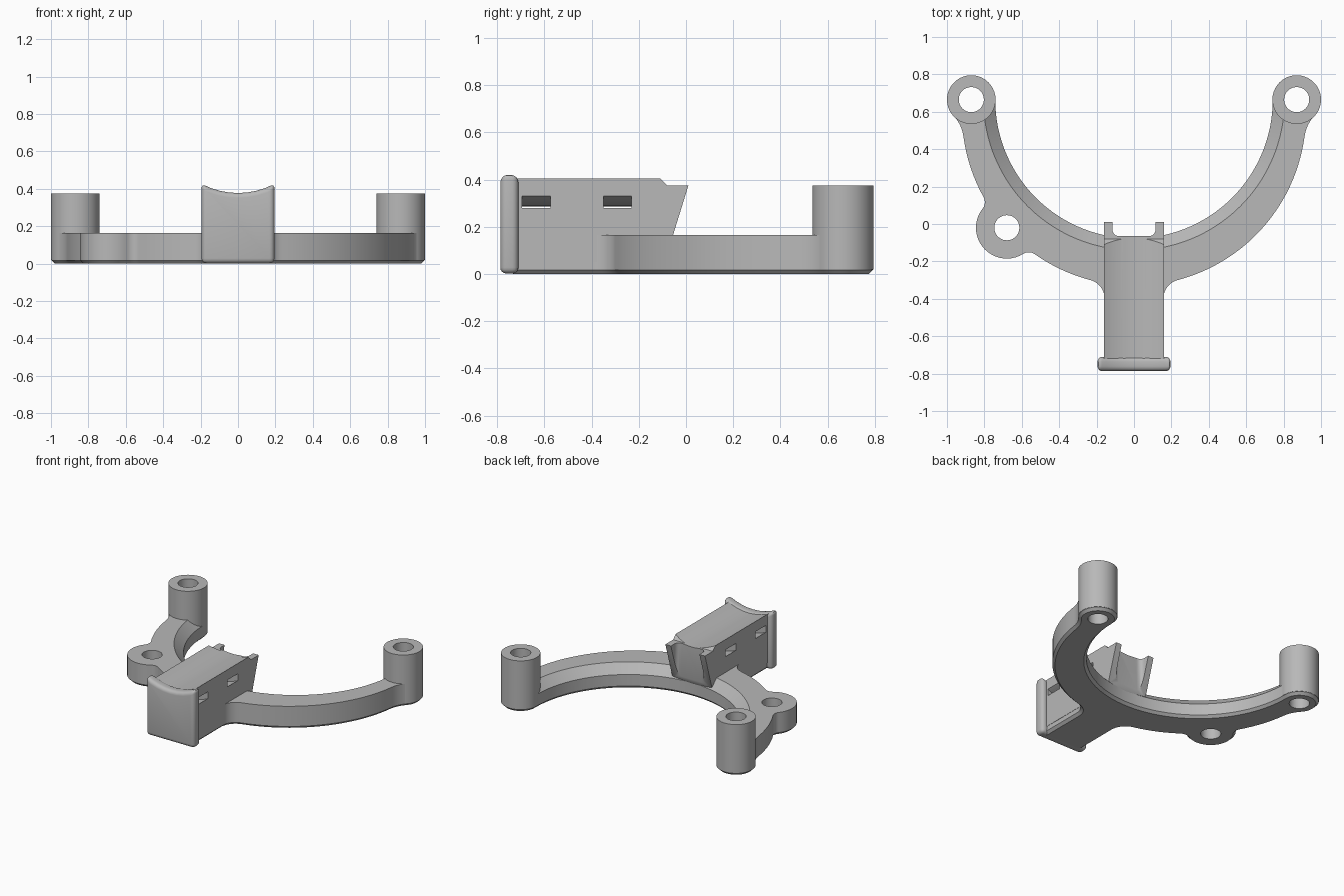
import bpy
import bmesh
from math import radians, pi, sqrt, atan2, cos, sin, ceil
from mathutils import Vector

cube = bpy.data.objects.get("Cube")
if cube:
    bpy.data.objects.remove(cube, do_unlink=True)

grey = bpy.data.materials.new("plain_grey")
grey.use_nodes = True
colour = (0.48, 0.48, 0.48, 1)
grey.diffuse_color = colour
grey.node_tree.nodes["Principled BSDF"].inputs["Base Color"].default_value = colour


def arc(centre, radius, start, end, steps):
    """Points along an arc, angles in radians."""
    angles = [start + (end - start) * i / steps for i in range(steps + 1)]
    return [Vector((centre[0] + radius * cos(a), centre[1] + radius * sin(a))) for a in angles]


def circle(centre, radius, steps=64):
    return arc(centre, radius, 0, 2 * pi, steps)[:-1]


def prism(name, points, axis, low, high, foot_chamfer=0):
    """Extrude a 2D profile along an axis."""
    place = {"x": lambda p: (low, p[0], p[1]),
             "y": lambda p: (p[0], low, p[1]),
             "z": lambda p: (p[0], p[1], low)}[axis]
    bm = bmesh.new()
    face = bm.faces.new([bm.verts.new(place(p)) for p in points])
    rim = list(face.edges)
    new = bmesh.ops.extrude_face_region(bm, geom=[face], use_keep_orig=True)["geom"]
    shift = Vector([high - low if axis == a else 0 for a in "xyz"])
    bmesh.ops.translate(bm, verts=[g for g in new if isinstance(g, bmesh.types.BMVert)], vec=shift)
    bmesh.ops.recalc_face_normals(bm, faces=bm.faces)
    if foot_chamfer:
        bmesh.ops.bevel(bm, geom=rim, offset=foot_chamfer, segments=1,
                        affect="EDGES", clamp_overlap=False)
    return finish(name, bm)


def finish(name, bm):
    mesh = bpy.data.meshes.new(name)
    bm.to_mesh(mesh)
    bm.free()
    mesh.materials.append(grey)
    obj = bpy.data.objects.new(name, mesh)
    bpy.context.collection.objects.link(obj)
    return obj


def apply(obj, modifier):
    bpy.context.view_layer.objects.active = obj
    bpy.ops.object.modifier_apply(modifier=modifier.name)


def cut(obj, cutter):
    """Subtract a cutter, then discard it."""
    cutter.hide_render = True
    mod = obj.modifiers.new("cut", "BOOLEAN")
    mod.operation, mod.solver, mod.object = "DIFFERENCE", "EXACT", cutter
    apply(obj, mod)
    bpy.data.objects.remove(cutter, do_unlink=True)


def tangent_circle(c1, r1, c2, r2, fillet, side):
    """Centre of a fillet touching two circles from outside."""
    d = (c2 - c1).length
    u = (c2 - c1) / d
    a = ((r1 + fillet) ** 2 - (r2 + fillet) ** 2 + d * d) / (2 * d)
    h = sqrt((r1 + fillet) ** 2 - a * a)
    return c1 + u * a + Vector((-u.y, u.x)) * h * side


# Main dimensions
POST_R, HOLE_R, FOOT_R, EAR_R = 0.13, 0.067, 0.128, 0.165
RING_R, PLATE_TOP, POST_TOP = 0.92, 0.165, 0.375
ARM_W = 0.16
post_l, post_r = Vector((0.87, 0.665)), Vector((-0.87, 0.665))
ear = Vector((-0.68, -0.02))
inner = Vector((0, 0.665))
ring = Vector((0, 0.59))

# Base outline: touching circles walked in turn, alternately concave and convex
ARM_F, POST_F, EAR_F = 0.1, 0.2, 0.055
foot_x = ARM_W - 0.002
fillet_y = ring.y - sqrt((RING_R + ARM_F) ** 2 - (foot_x + ARM_F) ** 2)
chain = [
    (Vector((foot_x + ARM_F, fillet_y)), ARM_F),
    (ring, RING_R),
    (tangent_circle(ring, RING_R, post_l, FOOT_R, POST_F, -1), POST_F),
    (post_l, FOOT_R),
    (inner, post_l.x - FOOT_R),
    (post_r, FOOT_R),
    (tangent_circle(ring, RING_R, post_r, FOOT_R, POST_F, 1), POST_F),
    (ring, RING_R),
    (tangent_circle(ring, RING_R, ear, EAR_R, EAR_F, -1), EAR_F),
    (ear, EAR_R),
    (tangent_circle(ring, RING_R, ear, EAR_R, EAR_F, 1), EAR_F),
    (ring, RING_R),
    (Vector((-foot_x - ARM_F, fillet_y)), ARM_F),
]
joints = [Vector((foot_x, fillet_y))]
for (c1, r1), (c2, r2) in zip(chain, chain[1:]):
    joints.append(c1 + (c2 - c1).normalized() * r1)
joints.append(Vector((-foot_x, fillet_y)))

outline = [Vector((foot_x, -0.75))]
for i, (c, r) in enumerate(chain):
    p, q = joints[i] - c, joints[i + 1] - c
    start, end = atan2(p.y, p.x), atan2(q.y, q.x)
    sweep = (end - start) % (2 * pi)
    if i % 2 == 0:
        sweep -= 2 * pi
    steps = max(4, ceil(abs(sweep) / radians(3 if r > 0.5 else 8)))
    outline += arc(c, r, start, start + sweep, steps)[:-1]
outline += [joints[-1], Vector((-foot_x, -0.75))]

base = prism("curved_base", outline, "z", 0, PLATE_TOP, foot_chamfer=0.018)

# Sloped inner lip of the base
bm = bmesh.new()
bmesh.ops.create_cone(bm, cap_ends=True, segments=160, radius1=0.74, radius2=0.87, depth=0.13)
bmesh.ops.translate(bm, verts=bm.verts, vec=(inner.x, inner.y, PLATE_TOP))
cut(base, finish("lip_cutter", bm))
for spot in (post_l, post_r, ear):
    cut(base, prism("hole_cutter", circle(spot, HOLE_R), "z", -0.1, 0.5))

# Hollow posts
posts = []
for name, spot in (("left_post", post_l), ("right_post", post_r)):
    post = prism(name, circle(spot, POST_R), "z", 0.02, POST_TOP)
    cut(post, prism("hole_cutter", circle(spot, HOLE_R), "z", -0.1, 0.5))
    posts.append(post)

# Arm with a slanted back end
side = [(-0.75, 0.05), (-0.12, 0.05), (-0.075, 0.1), (0.01, POST_TOP),
        (-0.08, POST_TOP), (-0.135, 0.43), (-0.75, 0.43)]
arm = prism("arm", side, "x", -ARM_W, ARM_W)

# Cradle along the top of the arm
cut(arm, prism("cradle_cutter", circle((0, 0.753), 0.383, 128), "y", -0.9, 0.2))

# Gap between the two end fins, with rounded inside corners
gap, r, wall = 0.115, 0.035, -0.065
notch = arc((-gap + r, wall + r), r, pi, 1.5 * pi, 6)
notch += arc((gap - r, wall + r), r, 1.5 * pi, 2 * pi, 6)
notch += [(gap, 0.1), (-gap, 0.1)]
cut(arm, prism("notch_cutter", notch, "z", 0, 0.6))

# Curved strap slots through the arm
low, high = radians(-130), radians(-50)
band = arc((0, 0.606), 0.319, low, high, 24) + arc((0, 0.606), 0.363, high, low, 24)
for y in (-0.695, -0.35):
    cut(arm, prism("slot_cutter", band, "y", y, y + 0.12))

# Rounded end plate following the cradle
half, top = 0.195, 0.427
spread = atan2(half, 0.36)
rim_r = half / sin(spread)
saddle = arc((0, top + rim_r * cos(spread)), rim_r, -pi / 2 + spread, -pi / 2 - spread, 8)
plate = prism("end_plate", [(-half, 0.002), (half, 0.002)] + saddle, "y", -0.787, -0.71)
bevel = plate.modifiers.new("round", "BEVEL")
bevel.width, bevel.segments, bevel.limit_method = 0.026, 4, "ANGLE"
bevel.angle_limit = radians(40)
bevel.use_clamp_overlap = False
apply(plate, bevel)

# Smooth curved walls, keep crisp edges
bpy.ops.object.select_all(action="DESELECT")
for obj in [base, arm, plate] + posts:
    obj.select_set(True)
bpy.context.view_layer.objects.active = base
bpy.ops.object.shade_smooth_by_angle(angle=radians(30))
